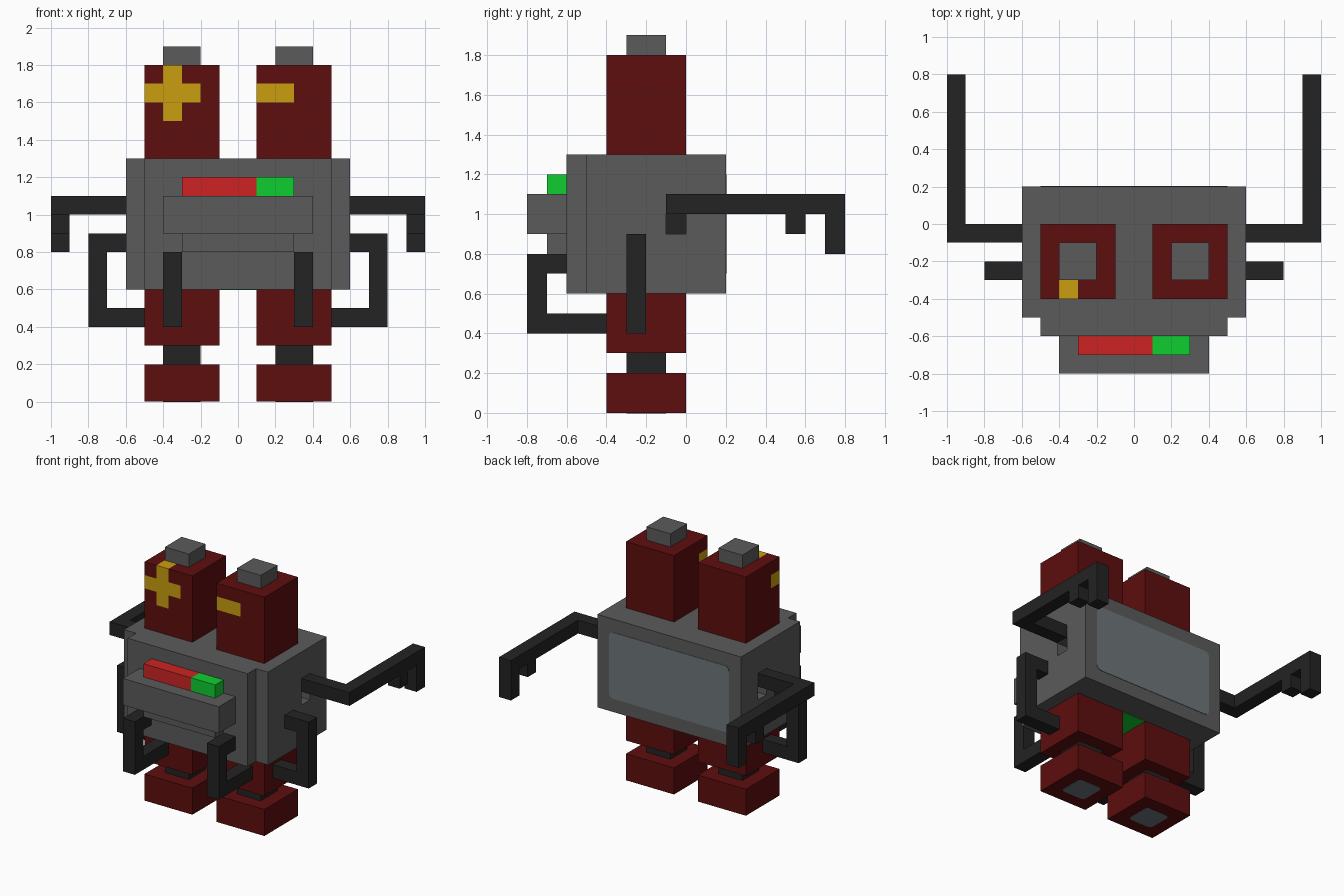
import bpy, bmesh, math
from mathutils import Vector

if "Cube" in bpy.data.objects:
    bpy.data.objects.remove(bpy.data.objects["Cube"])


def material(name, r, g, b):
    lin = [((c / 255 + 0.055) / 1.055) ** 2.4 if c > 10 else c / 255 / 12.92 for c in (r, g, b)]
    m = bpy.data.materials.new(name)
    m.diffuse_color = (*lin, 1)
    m.use_nodes = True
    m.node_tree.nodes["Principled BSDF"].inputs["Base Color"].default_value = m.diffuse_color
    return m


GREY = material("casing grey", 91, 91, 91)
BLACK = material("black", 35, 35, 35)
MAROON = material("dark red", 94, 14, 14)
YELLOW = material("yellow", 202, 158, 16)
RED = material("light red", 205, 36, 36)
GREEN = material("light green", 16, 205, 48)
PANEL = material("panel grey", 110, 118, 122)


def finish(name, bm, mats, mirror=False):
    bmesh.ops.recalc_face_normals(bm, faces=bm.faces)
    me = bpy.data.meshes.new(name)
    bm.to_mesh(me)
    bm.free()
    for m in mats:
        me.materials.append(m)
    ob = bpy.data.objects.new(name, me)
    bpy.context.collection.objects.link(ob)
    if mirror:
        ob.modifiers.new("mirror", "MIRROR").use_mirror_merge = False
    return ob


def add_box(bm, x0, x1, y0, y1, z0, z1):
    vs = bmesh.ops.create_cube(bm, size=1)["verts"]
    for v in vs:
        v.co = (x0 + (x1 - x0) * (v.co.x + .5), y0 + (y1 - y0) * (v.co.y + .5),
                z0 + (z1 - z0) * (v.co.z + .5))


def box(name, dims, mat, mirror=False):
    bm = bmesh.new()
    add_box(bm, *dims)
    return finish(name, bm, [mat], mirror)


def prism(name, pts, axis, a, b, mat, mirror=False):
    """Extrude a flat profile from a to b along the given axis."""
    bm = bmesh.new()
    place = {"x": lambda p: (a, p[0], p[1]), "y": lambda p: (p[0], a, p[1]),
             "z": lambda p: (p[0], p[1], a)}[axis]
    face = bm.faces.new([bm.verts.new(place(p)) for p in pts])
    ext = bmesh.ops.extrude_face_region(bm, geom=[face])["geom"]
    step = Vector([b - a if k == axis else 0 for k in "xyz"])
    bmesh.ops.translate(bm, vec=step, verts=[e for e in ext if isinstance(e, bmesh.types.BMVert)])
    return finish(name, bm, [mat], mirror)


def rounded(u0, u1, v0, v1, r):
    pts = []
    corners = ((u1 - r, v1 - r), (u0 + r, v1 - r), (u0 + r, v0 + r), (u1 - r, v0 + r))
    for k, (u, v) in enumerate(corners):
        for i in range(4):
            t = math.radians(90 * k + 30 * i)
            pts.append((u + r * math.cos(t), v + r * math.sin(t)))
    return pts


# casing, with a stepped front and a small slot under each arm
casing = prism("casing", [(-.6, .2), (-.6, -.5), (-.5, -.5), (-.5, -.6), (.5, -.6),
                          (.5, -.5), (.6, -.5), (.6, .2)], "z", .6, 1.3, GREY)
cut = bmesh.new()
for x0, x1 in ((.5, .7), (-.7, -.5)):
    add_box(cut, x0, x1, -.1, 0, .9, 1.0)
slots = finish("slot_cutter", cut, [GREY])
slots.hide_render = True
slots.hide_set(True)
mod = casing.modifiers.new("slots", "BOOLEAN")
mod.operation, mod.solver, mod.object = "DIFFERENCE", "EXACT", slots
box("slot_floor", (.498, .504, -.1, 0, .9, 1.0), BLACK, True)

# back panel, and green plate under the casing
prism("back_panel", rounded(-.5, .5, .7, 1.2, .035), "y", .198, .203, PANEL)
box("underside_plate", (-.1, .1, -.4, 0, .597, .602), GREEN)

# front ledge and level lights
box("front_ledge", (-.4, .4, -.8, -.6, .9, 1.1), GREY)
box("lower_ledge", (-.3, .3, -.7, -.6, .8, .9), GREY)
box("red_light", (-.3, .1, -.7, -.6, 1.1, 1.2), RED)
box("green_light", (.1, .3, -.7, -.6, 1.1, 1.2), GREEN)

# lower cells: thigh, ankle, foot and foot contact
box("thigh", (.1, .5, -.4, 0, .3, .6), MAROON, True)
box("ankle", (.2, .4, -.3, -.1, .2, .3), BLACK, True)
box("foot", (.1, .5, -.4, 0, 0, .2), MAROON, True)
prism("foot_contact", rounded(.2, .4, -.3, -.1, .03), "z", -.002, .002, PANEL, True)


# upper cells with yellow plus and minus marks cut into the faces
def cell(name, x0, marks):
    bm = bmesh.new()
    add_box(bm, x0, x0 + .4, -.4, 0, 1.3, 1.8)
    planes = [(2, z) for z in (1.5, 1.6, 1.7)] + [(1, -.3)]
    planes += [(0, x0 + d) for d in (.1, .2, .3)]
    for ax, at in planes:
        co, no = Vector(), Vector()
        co[ax], no[ax] = at, 1
        bmesh.ops.bisect_plane(bm, geom=bm.verts[:] + bm.edges[:] + bm.faces[:],
                               plane_co=co, plane_no=no)
    for f in bm.faces:
        c = f.calc_center_median()
        for mx0, mx1, z0, z1 in marks:
            if mx0 - .01 < c.x < mx1 and c.y < -.31 and z0 < c.z < z1 + .01:
                f.material_index = 1
    finish(name, bm, [MAROON, YELLOW])


cell("plus_cell", -.5, [(-.5, -.2, 1.6, 1.69), (-.4, -.3, 1.5, 1.8)])
cell("minus_cell", .1, [(.1, .3, 1.6, 1.69)])
box("cell_terminal", (.2, .4, -.3, -.1, 1.8, 1.9), GREY, True)

# cables on the front and the sides
prism("front_cable", [(-.6, .8), (-.8, .8), (-.8, .4), (-.4, .4), (-.4, .5), (-.7, .5),
                      (-.7, .7), (-.6, .7)], "x", .3, .4, BLACK, True)
prism("side_cable", [(.6, .9), (.8, .9), (.8, .4), (.5, .4), (.5, .5), (.7, .5),
                     (.7, .8), (.6, .8)], "y", -.3, -.2, BLACK, True)

# arms reaching backwards, with key-like teeth
box("upper_arm", (.6, .9, -.1, 0, 1.0, 1.1), BLACK, True)
prism("forearm", [(-.1, 1.1), (-.1, 1.0), (.5, 1.0), (.5, .9), (.6, .9), (.6, 1.0),
                  (.7, 1.0), (.7, .8), (.8, .8), (.8, 1.1)], "x", .9, 1.0, BLACK, True)
